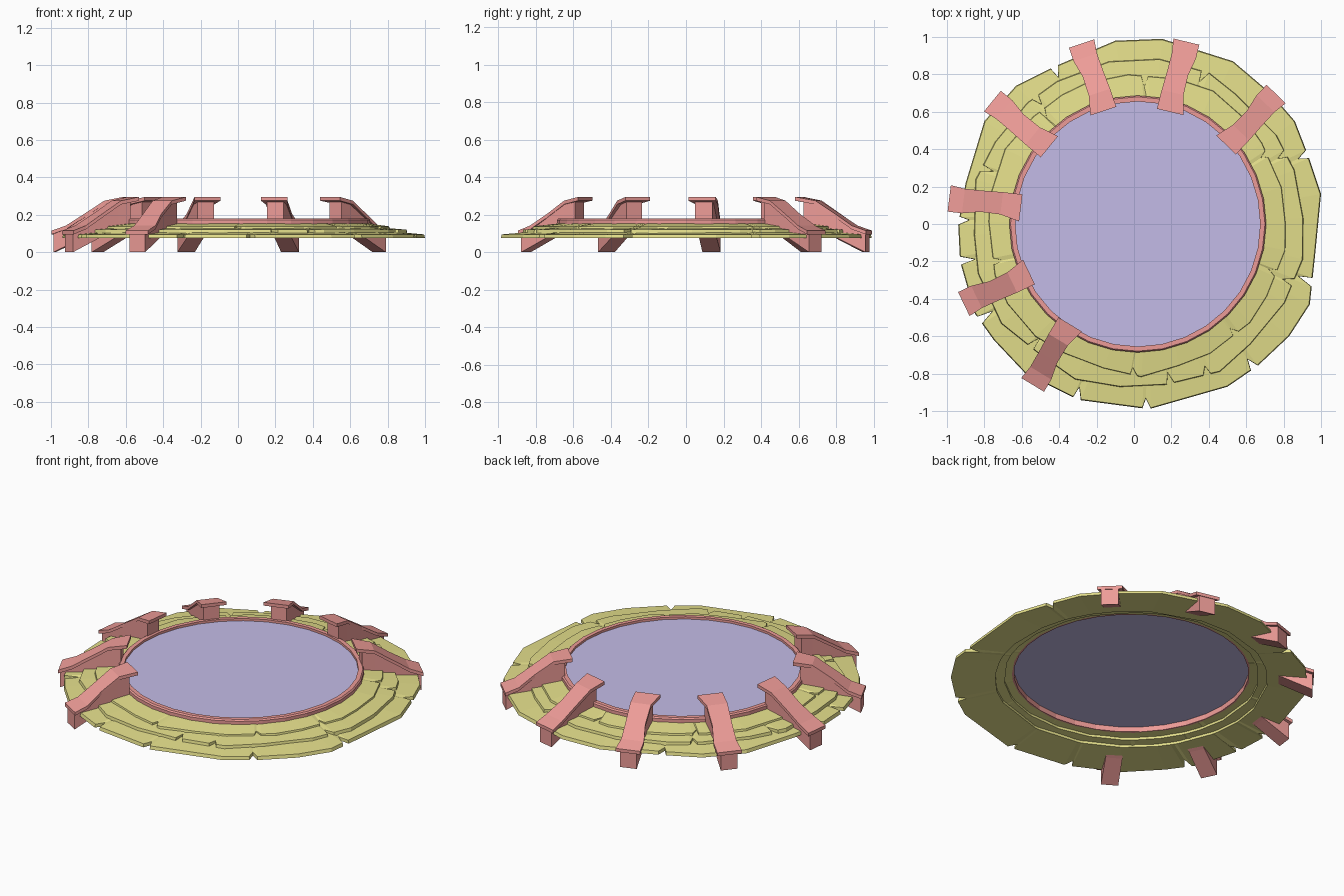
import bpy, bmesh, random
from math import cos, sin, radians, atan2, hypot, degrees
from mathutils import Vector

if "Cube" in bpy.data.objects:
    bpy.data.objects.remove(bpy.data.objects["Cube"])

random.seed(4)
CX = 0.02  # centre of the pool opening


def material(name, rgb):
    m = bpy.data.materials.new(name)
    m.diffuse_color = (*rgb, 1)
    m.use_nodes = True
    m.node_tree.nodes["Principled BSDF"].inputs["Base Color"].default_value = m.diffuse_color
    return m


YELLOW = material("stone_yellow", (0.78, 0.74, 0.26))
RED = material("trim_red", (0.85, 0.33, 0.31))
PURPLE = material("water_purple", (0.55, 0.50, 0.80))


def finish(name, bm, mat):
    bmesh.ops.recalc_face_normals(bm, faces=bm.faces)
    me = bpy.data.meshes.new(name)
    bm.to_mesh(me)
    bm.free()
    me.materials.append(mat)
    ob = bpy.data.objects.new(name, me)
    bpy.context.collection.objects.link(ob)
    return ob


def loft(name, sections, mat, closed):
    """Skin equal-length cross-sections; cap the ends unless the loop is closed."""
    bm = bmesh.new()
    rows = [[bm.verts.new(p) for p in s] for s in sections]
    n = len(rows[0])
    for i in range(len(rows) - (0 if closed else 1)):
        a, b = rows[i], rows[(i + 1) % len(rows)]
        for j in range(n):
            k = (j + 1) % n
            bm.faces.new((a[j], a[k], b[k], b[j]))
    if not closed:
        bm.faces.new(rows[0])
        bm.faces.new(rows[-1])
    return finish(name, bm, mat)


def slab(name, outline, cracks, r_in, z_bot, z_edge, z_in, depth):
    """Irregular stone ring; outline is (angle, radius), cracks are V notches at angles."""
    outline = sorted(outline)

    def radius(a):
        pts = [(outline[-1][0] - 360, outline[-1][1])] + outline + [(outline[0][0] + 360, outline[0][1])]
        for (a0, r0), (a1, r1) in zip(pts, pts[1:]):
            if a0 <= a <= a1:
                # straight chord between outline points
                d = radians(a1 - a0)
                return r0 * r1 * sin(d) / (r0 * sin(radians(a - a0)) + r1 * sin(radians(a1 - a)))

    cols = [(a, r) for a, r in outline if all(abs(a - c) > 1.6 for c in cracks)]
    for c in cracks:
        skew = random.uniform(-0.6, 0.6)
        cols += [(c - 1.4, radius(c - 1.4)), (c + skew, radius(c) - depth * random.uniform(0.7, 1.2)),
                 (c + 1.2, radius(c + 1.2))]
    sections = []
    for a, r in sorted(cols):
        u = Vector((cos(radians(a)), sin(radians(a)), 0))
        o, i = u * r, u * r_in + Vector((CX, 0, 0))
        sections.append([o + Vector((0, 0, z_bot)), o * 0.995 + Vector((0, 0, z_edge)),
                         i + Vector((0, 0, z_in)), i + Vector((0, 0, z_in - 0.02))])
    return loft(name, sections, YELLOW, True)


# Stepped stone terraces
edge = [(1, .16), (.93, .37), (.86, .55), (.73, .70), (.53, .87), (.15, .99), (-.1, .98), (-.43, .84),
        (-.63, .74), (-.80, .55), (-.90, .22), (-.94, 0), (-.93, -.2), (-.85, -.48), (-.75, -.62),
        (-.58, -.8), (-.3, -.94), (.08, -.99), (.5, -.87), (.66, -.76), (.83, -.6), (.94, -.43), (.97, -.15)]
polar = [(degrees(atan2(y, x)), hypot(x, y)) for x, y in edge]
slab("lower_terrace", polar, [22, -86, -108, -168, 117, -50, 179, -148, -18], 0.76, 0.075, 0.095, 0.115, 0.07)


def rough(n, r, v):
    out = []
    for k in range(n):
        a = radians(-178 + 360 * k / n + random.uniform(-3, 3))
        q = r + random.uniform(-v, v)
        x, y = q * cos(a) + CX, q * sin(a)
        out.append((degrees(atan2(y, x)), hypot(x, y)))
    return out


slab("middle_terrace", rough(22, 0.89, 0.02), [-77, -64, 25, 65, 128, -20, 160, -130, -155], 0.71, 0.098, 0.120, 0.135, 0.06)
slab("upper_terrace", rough(24, 0.805, 0.015), [-90, -47, 86, 28, 129, -19, -165], 0.665, 0.120, 0.138, 0.155, 0.05)

# Rim around the water
N = 32
rim = []
for k in range(N):
    a = 2 * radians(180) * k / N
    rim.append([(CX + r * cos(a), r * sin(a), z)
                for r, z in ((0.655, 0.135), (0.687, 0.135), (0.687, 0.172), (0.68, 0.18), (0.655, 0.18))])
loft("pool_rim", rim, RED, True)

# Water surface
bm = bmesh.new()
bmesh.ops.create_circle(bm, cap_ends=True, segments=N, radius=0.66)
bmesh.ops.translate(bm, verts=bm.verts, vec=(CX, 0, 0.166))
finish("water_surface", bm, PURPLE)

# Slanted beams with bent plank caps: (inner end, outer end) in plan
beams = [((.495, .42), (.76, .695)), ((.19, .60), (.28, .975)), ((-.16, .605), (-.28, .965)),
         ((-.455, .41), (-.757, .657)), ((-.605, .09), (-.988, .137)),
         ((-.56, -.26), (-.91, -.428)), ((-.345, -.535), (-.542, -.86))]
# plank stations: fraction outward, top height, half width, sideways drift
stations = [(0, 0.295, .073, .004), (.27, 0.275, .060, -.008), (.55, 0.205, .057, -.006),
            (.80, 0.142, .066, .005), (1, 0.115, .071, 0)]
for n, (p, q) in enumerate(beams, 1):
    p, q = Vector((*p, 0)), Vector((*q, 0))
    side = Vector((0, 0, 1)).cross((q - p).normalized())
    flip = 1 if n % 2 else -1

    def section(t, zb, zt, w, s=0):
        c = p.lerp(q, t) + side * s * flip
        return [c + side * x + Vector((0, 0, z)) for x, z in ((-w, zb), (w, zb), (w, zt), (-w, zt))]

    loft(f"beam_{n}", [section(.10, .15, .272, .046), section(.28, .125, .257, .046),
                       section(.55, .08, .187, .047), section(.98, 0, .10, .049)], RED, False)
    loft(f"beam_cap_{n}", [section(t, z - .02, z, w, s) for t, z, w, s in stations], RED, False)
